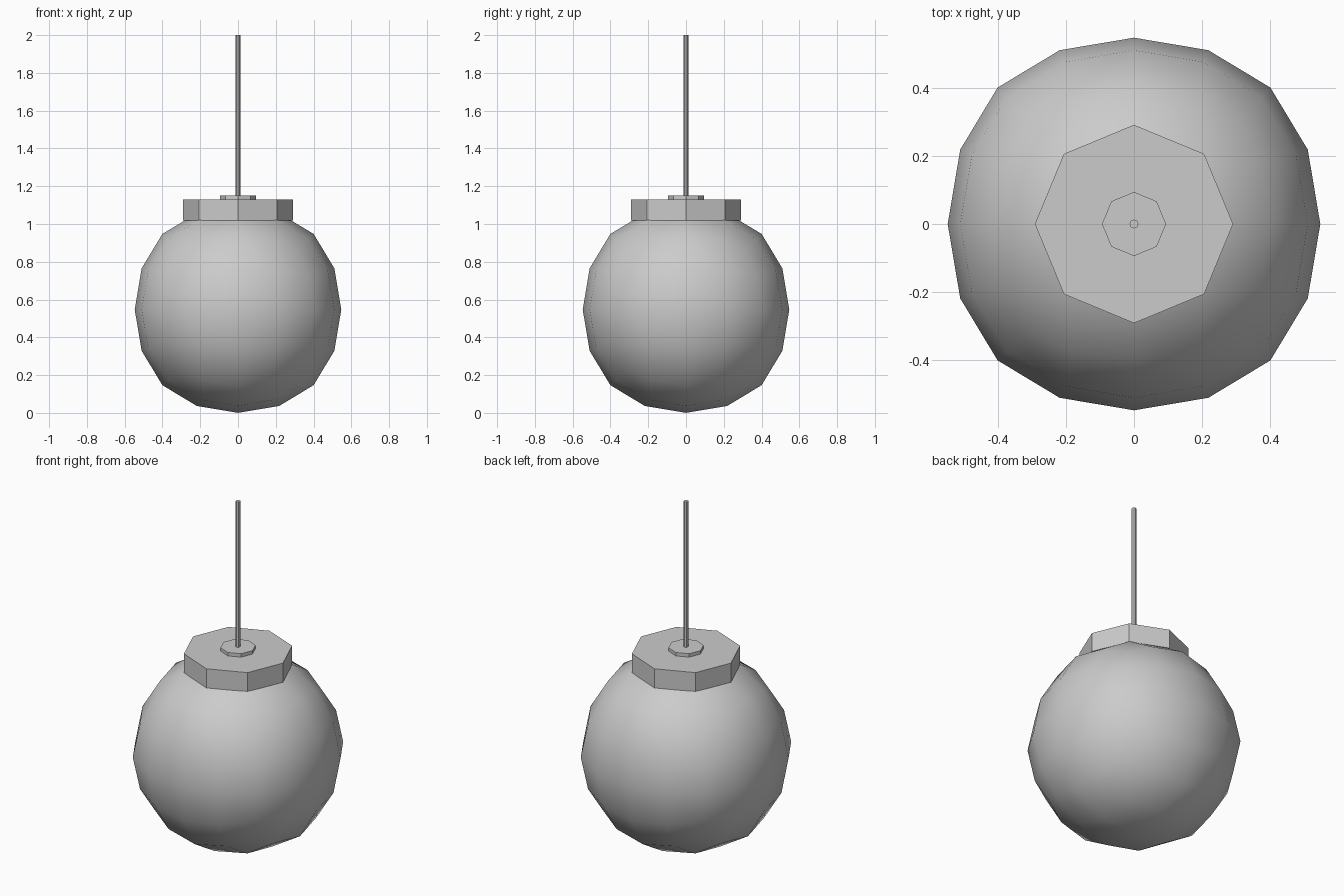
import bpy
import bmesh
import math
from mathutils import Matrix

cube = bpy.data.objects.get("Cube")
if cube:
    bpy.data.objects.remove(cube, do_unlink=True)

GREY = (0.6, 0.6, 0.6, 1.0)
grey = bpy.data.materials.new("light grey")
grey.diffuse_color = GREY
grey.use_nodes = True
grey.node_tree.nodes["Principled BSDF"].inputs["Base Color"].default_value = GREY


def add_object(name, bm, smooth=False):
    """Turn a bmesh into a grey object."""
    bmesh.ops.recalc_face_normals(bm, faces=bm.faces)
    mesh = bpy.data.meshes.new(name)
    for face in bm.faces:
        face.smooth = smooth
    bm.to_mesh(mesh)
    bm.free()
    mesh.materials.append(grey)
    obj = bpy.data.objects.new(name, mesh)
    bpy.context.collection.objects.link(obj)
    return obj


def add_octagon(name, radius, bottom, top):
    """Flat-faced eight-sided prism with a corner pointing to the front."""
    bm = bmesh.new()
    bmesh.ops.create_cone(bm, cap_ends=True, segments=8, radius1=radius,
                          radius2=radius, depth=top - bottom,
                          matrix=Matrix.Translation((0, 0, (bottom + top) / 2)))
    # Make sure a corner lies on the x axis
    v = bm.verts[:][0].co
    turn = -(math.atan2(v.y, v.x) % (math.pi / 4))
    bmesh.ops.rotate(bm, verts=bm.verts, cent=(0, 0, 0),
                     matrix=Matrix.Rotation(turn, 3, 'Z'))
    return add_object(name, bm)


# Globe: a cube rounded by two levels of subdivision
bm = bmesh.new()
bmesh.ops.create_cube(bm, size=1.245)
globe = add_object("globe_shade", bm, smooth=True)
globe.location.z = 0.547
subdivision = globe.modifiers.new("rounding", 'SUBSURF')
subdivision.levels = subdivision.render_levels = 2
subdivision.use_limit_surface = False

# Fitting and hanging rod, stacked above the globe
add_octagon("globe_cap", 0.291, 1.018, 1.13)
add_octagon("rod_collar", 0.094, 1.13, 1.15)
add_octagon("hanging_rod", 0.013, 1.15, 2.0)
